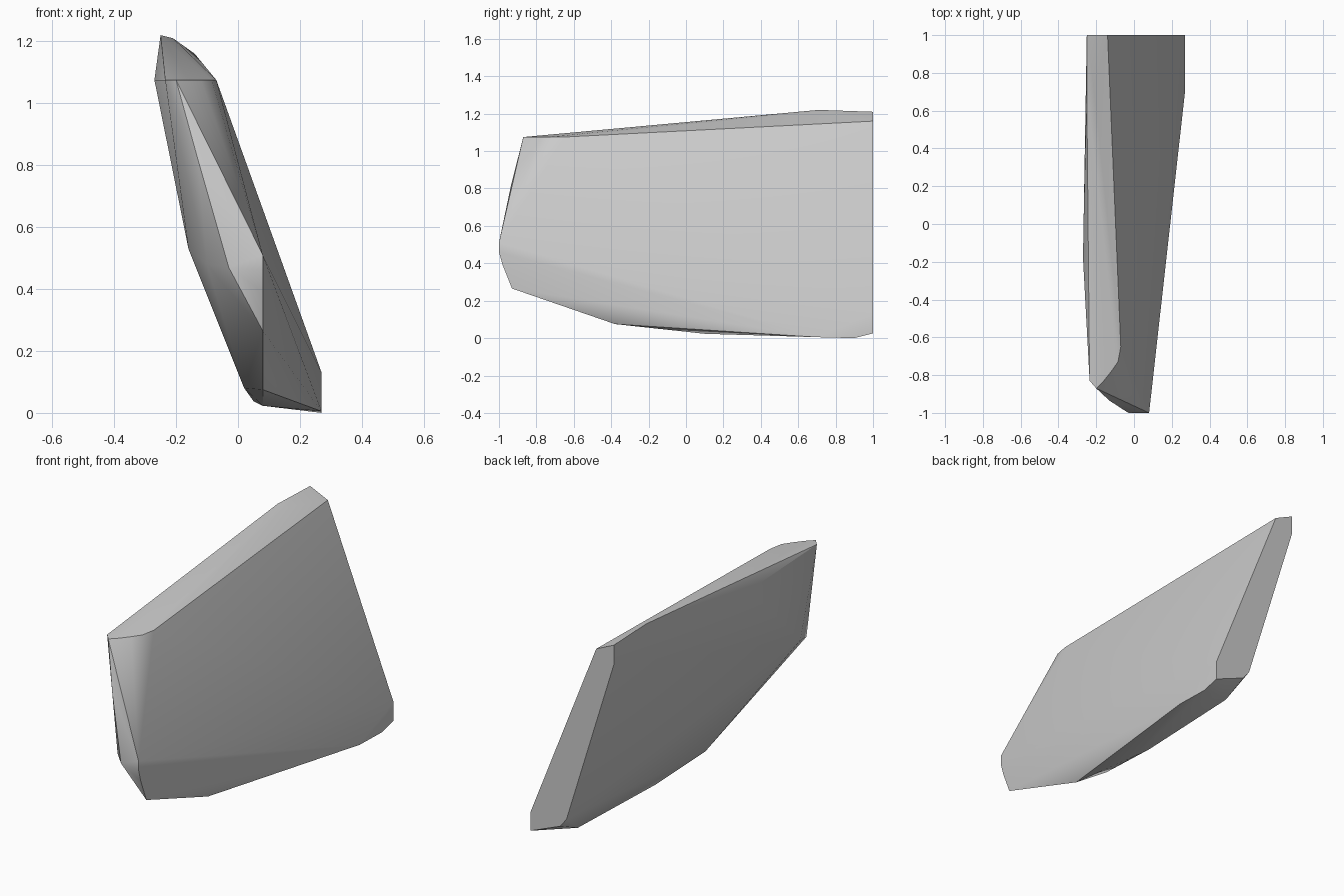
import bpy
import bmesh
import math

# Remove only the default cube
default_cube = bpy.data.objects.get("Cube")
if default_cube:
    bpy.data.objects.remove(default_cube, do_unlink=True)


def make_material(name, colour):
    """Create a plain one-colour material."""
    material = bpy.data.materials.new(name)
    material.use_nodes = True
    material.diffuse_color = colour
    shader = material.node_tree.nodes["Principled BSDF"]
    shader.inputs["Base Color"].default_value = colour
    return material


def section(fixed_axis, value, pairs):
    """Place a flat profile at a constant x, y or z."""
    points = []
    for first, second in pairs:
        point = [first, second]
        point.insert("xyz".index(fixed_axis), value)
        points.append(tuple(point))
    return points


def hull_object(name, points, material, angle):
    """Wrap a tight convex skin around the outline points."""
    mesh = bpy.data.meshes.new(name)
    bm = bmesh.new()
    for point in points:
        bm.verts.new(point)
    result = bmesh.ops.convex_hull(bm, input=bm.verts[:])
    unused = set(result["geom_interior"]) | set(result["geom_unused"])
    loose = [item for item in unused if isinstance(item, bmesh.types.BMVert)]
    bmesh.ops.delete(bm, geom=loose, context="VERTS")
    bmesh.ops.dissolve_limit(bm, angle_limit=math.radians(1),
                             verts=bm.verts[:], edges=bm.edges[:])
    bmesh.ops.recalc_face_normals(bm, faces=bm.faces[:])
    bm.to_mesh(mesh)
    bm.free()
    mesh.materials.append(material)
    panel = bpy.data.objects.new(name, mesh)
    bpy.context.collection.objects.link(panel)
    bpy.ops.object.select_all(action="DESELECT")
    panel.select_set(True)
    bpy.context.view_layer.objects.active = panel
    bpy.ops.object.shade_smooth_by_angle(angle=math.radians(angle))
    return panel


# Flat back end, as x and z
back_end = section("y", 1, [
    (-.25, 1.21), (-.14, 1.16), (.27, .13), (.27, .025),
    (.084, .1), (.045, .15), (.016, .245), (-.25, 1.1)])

# Rounded upper rim at the front, as x and y
upper_rim = section("z", 1.075, [
    (-.27, -.18), (-.235, -.83), (-.2, -.87), (-.16, -.83),
    (-.12, -.78), (-.085, -.73), (-.07, -.65)])

# Right-hand vertical edge at the front and underside, as y and z
lower_edge = section("x", .08, [
    (-1, .51), (-1, .46), (-.98, .39), (-.93, .265),
    (-.38, .075), (.1, .023), (.85, .035)])

# Lower back corner on the outer side, as y and z
outer_corner = section("x", .27, [(.7, .005), (.9, 0)])

# Rising crest, bulging nose and lower inner edge
crest = [(-.25, .71, 1.22), (-.21, .7, 1.21)]
nose = [(-.03, -1, .47), (-.1, -.93, .48), (-.16, -.79, .53),
        (-.13, -.935, .82)]
inner_edge = [(.02, -.2, .08), (.05, .19, .038)]

grey = make_material("plain grey", (.6, .6, .6, 1))
hull_object("slanted_panel",
            back_end + upper_rim + lower_edge + outer_corner
            + crest + nose + inner_edge,
            grey, 30)
